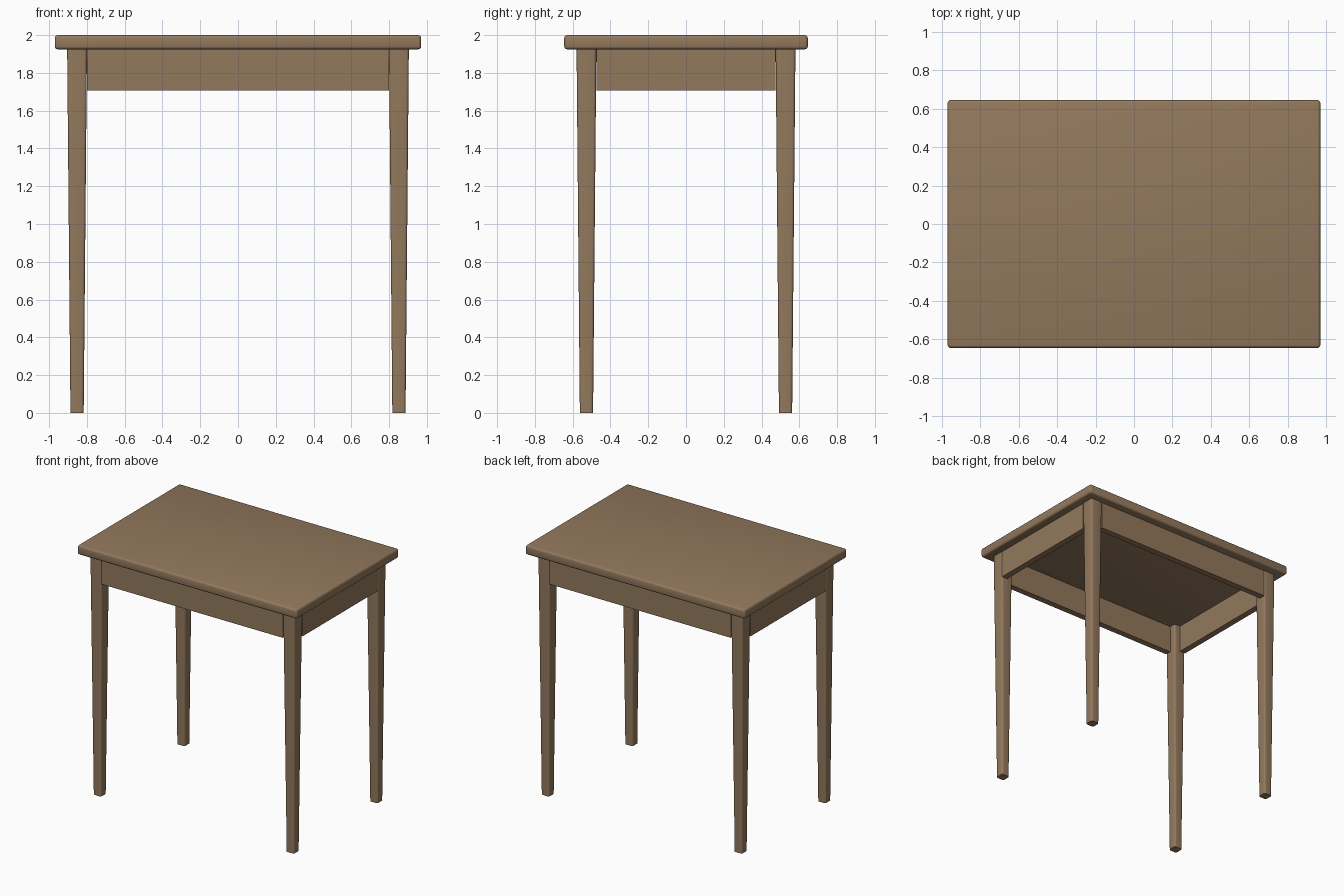
import bpy, bmesh

if "Cube" in bpy.data.objects:
    bpy.data.objects.remove(bpy.data.objects["Cube"])

wood = bpy.data.materials.new("wood")
wood.diffuse_color = (0.29, 0.19, 0.11, 1)
wood.use_nodes = True
wood.node_tree.nodes["Principled BSDF"].inputs["Base Color"].default_value = wood.diffuse_color


def tapered_box(name, centre, bottom, top, z0, z1, bevel=0, segments=3):
    """Box with separate bottom and top (width, depth), bevelled if asked."""
    bm = bmesh.new()
    bmesh.ops.create_cube(bm, size=1)
    for v in bm.verts:
        w, d = top if v.co.z > 0 else bottom
        v.co = (centre[0] + v.co.x * w, centre[1] + v.co.y * d,
                z1 if v.co.z > 0 else z0)
    mesh = bpy.data.meshes.new(name)
    bm.to_mesh(mesh)
    bm.free()
    mesh.materials.append(wood)
    ob = bpy.data.objects.new(name, mesh)
    bpy.context.collection.objects.link(ob)
    if bevel:
        mod = ob.modifiers.new("rounded edges", 'BEVEL')
        mod.width = bevel
        mod.segments = segments
        bpy.ops.object.select_all(action='DESELECT')
        ob.select_set(True)
        bpy.context.view_layer.objects.active = ob
        bpy.ops.object.modifier_apply(modifier=mod.name)
        bpy.ops.object.shade_smooth_by_angle(angle=0.7)
    return ob


# Table top with softened edges
size = (1.94, 1.29)
tapered_box("table_top", (0, 0), size, size, 1.925, 2.0, 0.016)

# Four tapered legs
LX, LY = 0.852, 0.527
for sx, side in ((-1, "left"), (1, "right")):
    for sy, end in ((-1, "front"), (1, "back")):
        leg = tapered_box(f"{end}_{side}_leg", (sx * LX, sy * LY),
                          (0.07, 0.07), (0.105, 0.105), 0, 1.93)
        # Round only the long edges so the feet stay flat
        bm = bmesh.new()
        bm.from_mesh(leg.data)
        edges = [e for e in bm.edges
                 if abs(e.verts[0].co.z - e.verts[1].co.z) > 1]
        bmesh.ops.bevel(bm, geom=edges, offset=0.014, segments=4,
                        profile=0.5, affect='EDGES')
        bm.to_mesh(leg.data)
        bm.free()
        bpy.ops.object.select_all(action='DESELECT')
        leg.select_set(True)
        bpy.context.view_layer.objects.active = leg
        bpy.ops.object.shade_smooth_by_angle(angle=0.7)

# Apron boards, nearly flush with the outer leg faces
T = 0.05
for s, y_name, x_name in ((-1, "front", "left"), (1, "back", "right")):
    long_size, short_size = (1.6, T), (T, 0.95)
    tapered_box(f"{y_name}_apron", (0, s * (0.577 - T / 2)),
                long_size, long_size, 1.707, 1.93)
    tapered_box(f"{x_name}_apron", (s * (0.902 - T / 2), 0),
                short_size, short_size, 1.707, 1.93)
